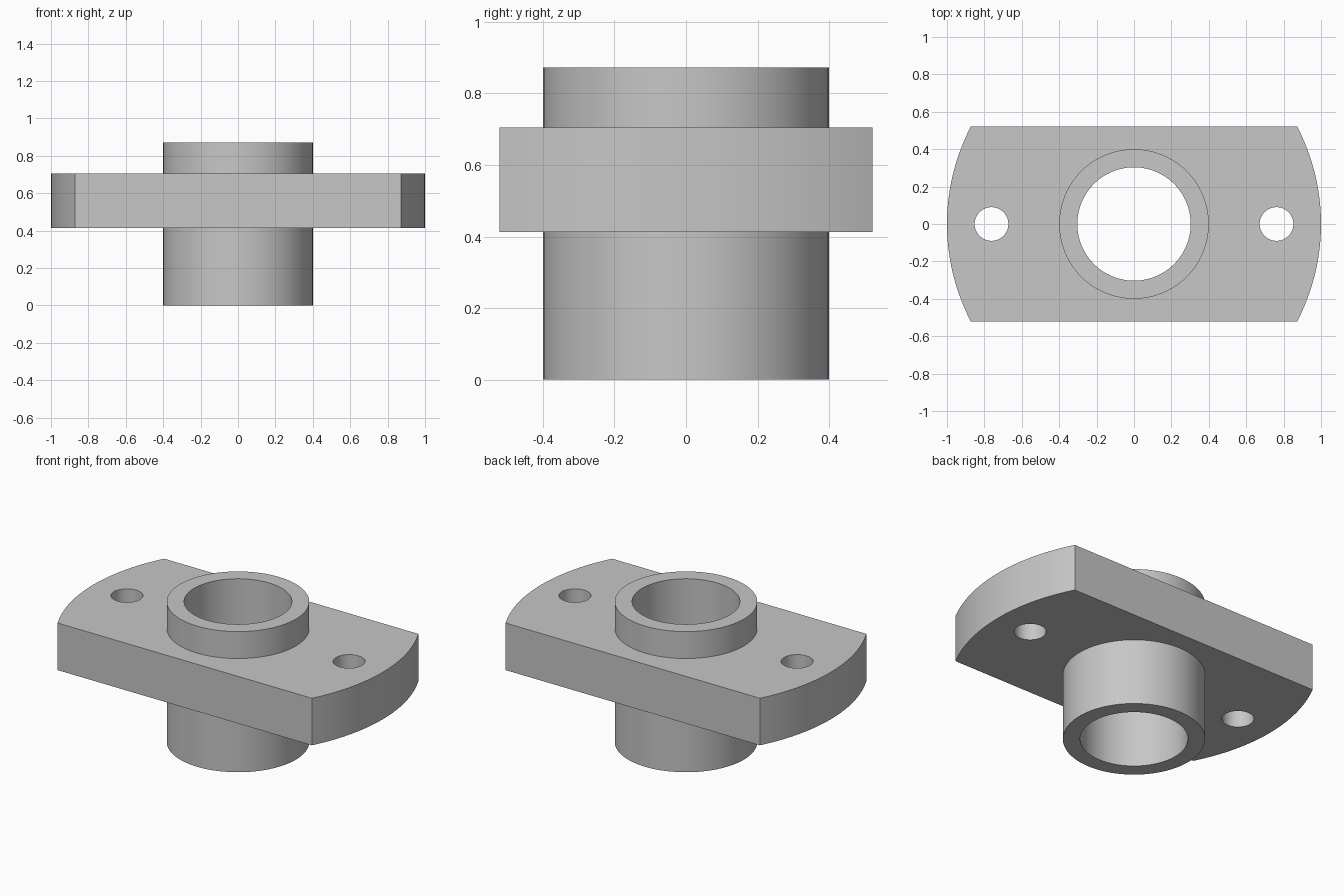
import bpy, bmesh, math
from mathutils import Matrix, Vector

cube = bpy.data.objects.get("Cube")
if cube:
    bpy.data.objects.remove(cube, do_unlink=True)

SEGMENTS = 96
HEIGHT = 0.872
PLATE_BOTTOM, PLATE_TOP = 0.413, 0.705
HALF_DEPTH, CORNER_X = 0.522, 0.872

grey = bpy.data.materials.new("plain grey")
grey.use_nodes = True
colour = (0.57, 0.57, 0.57, 1)
grey.diffuse_color = colour
grey.node_tree.nodes["Principled BSDF"].inputs["Base Color"].default_value = colour


def make_object(name, bm):
    bmesh.ops.recalc_face_normals(bm, faces=bm.faces)
    mesh = bpy.data.meshes.new(name)
    bm.to_mesh(mesh)
    bm.free()
    mesh.materials.append(grey)
    obj = bpy.data.objects.new(name, mesh)
    bpy.context.collection.objects.link(obj)
    return obj


def finish(obj):
    bpy.ops.object.select_all(action='DESELECT')
    obj.select_set(True)
    bpy.context.view_layer.objects.active = obj
    for mod in list(obj.modifiers):
        bpy.ops.object.modifier_apply(modifier=mod.name)
    bpy.ops.object.shade_smooth_by_angle(angle=math.radians(30))


# Flange plate: straight front and back, shallow arcs at both ends
sagitta = 1 - CORNER_X
radius = (HALF_DEPTH ** 2 + sagitta ** 2) / (2 * sagitta)
sweep = math.asin(HALF_DEPTH / radius)
steps = 24
outline = []
for side in (1, -1):
    for i in range(steps + 1):
        a = sweep * (2 * i / steps - 1)
        x = 1 - radius + radius * math.cos(a)
        outline.append((side * x, side * radius * math.sin(a), PLATE_BOTTOM))
bm = bmesh.new()
face = bm.faces.new([bm.verts.new(p) for p in outline])
extruded = bmesh.ops.extrude_face_region(bm, geom=[face])["geom"]
bmesh.ops.translate(bm, vec=Vector((0, 0, PLATE_TOP - PLATE_BOTTOM)),
                    verts=[v for v in extruded if isinstance(v, bmesh.types.BMVert)])
plate = make_object("flange_plate", bm)

# Two bolt holes, plus an opening hidden inside the sleeve wall
bm = bmesh.new()
for x, r in ((-0.762, 0.09), (0, 0.35), (0.762, 0.09)):
    bmesh.ops.create_cone(bm, cap_ends=True, segments=SEGMENTS, radius1=r, radius2=r,
                          depth=1, matrix=Matrix.Translation((x, 0, 0.55)))
cutter = make_object("hole_cutter", bm)
cutter.hide_render = True
cut = plate.modifiers.new("holes", 'BOOLEAN')
cut.operation = 'DIFFERENCE'
cut.solver = 'EXACT'
cut.object = cutter
finish(plate)
bpy.data.objects.remove(cutter, do_unlink=True)

# Central sleeve: a rectangular section revolved into a tube
bm = bmesh.new()
section = [(0.303, 0), (0.4, 0), (0.4, HEIGHT), (0.303, HEIGHT)]
verts = [bm.verts.new((r, 0, z)) for r, z in section]
edges = [bm.edges.new((verts[i], verts[(i + 1) % 4])) for i in range(4)]
bmesh.ops.spin(bm, geom=verts + edges, cent=(0, 0, 0), axis=(0, 0, 1),
               angle=math.tau, steps=SEGMENTS, use_merge=True)
bmesh.ops.remove_doubles(bm, verts=bm.verts, dist=0.0001)
sleeve = make_object("sleeve", bm)
finish(sleeve)
